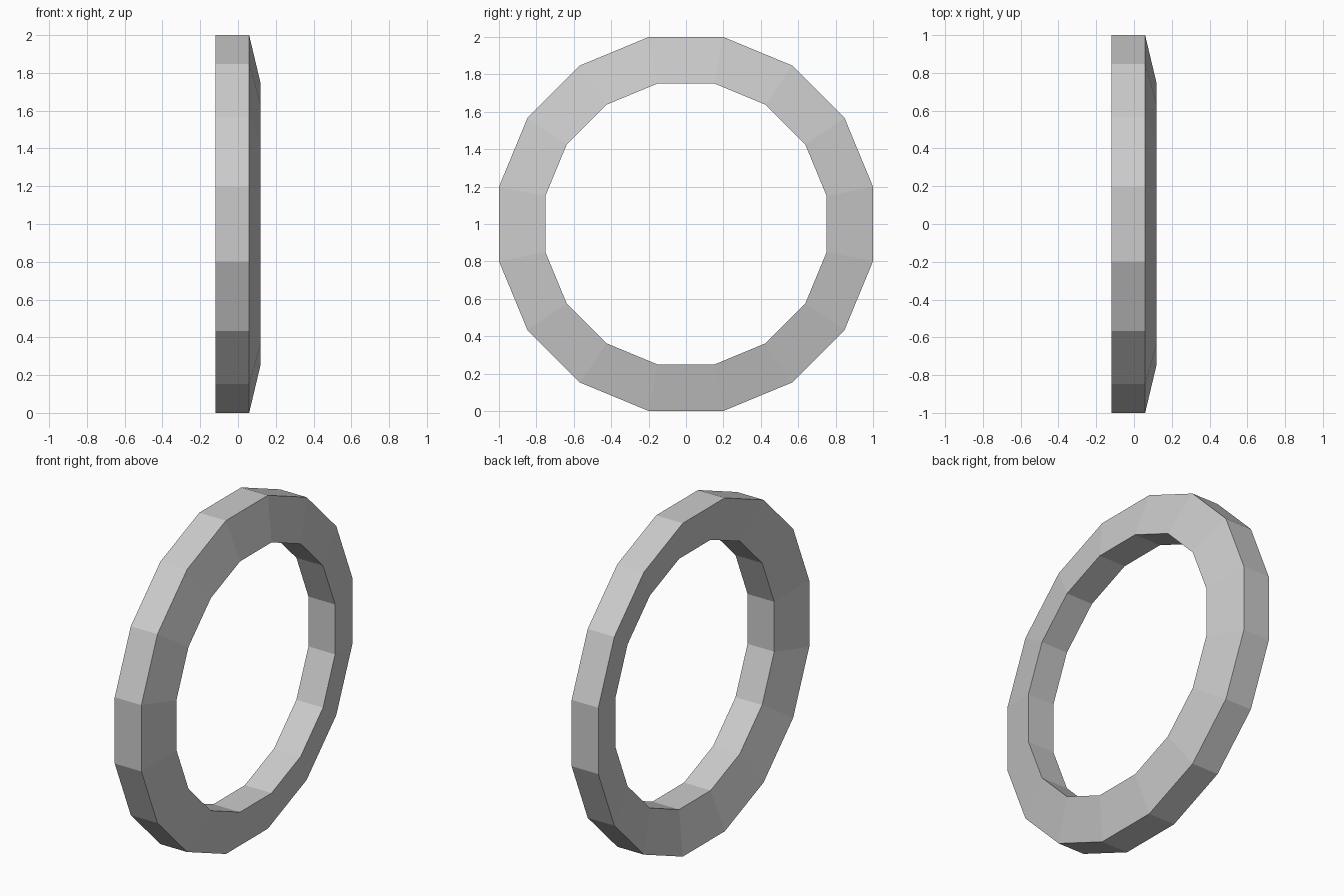
import bpy, bmesh
from math import cos, sin, pi

if "Cube" in bpy.data.objects:
    bpy.data.objects.remove(bpy.data.objects["Cube"])

SIDES = 16
STEP = 2 * pi / SIDES

# Slanted ring cross-section: (x, distance from axis to flat side)
profile = [(-0.118, 1.0), (0.059, 1.0), (0.118, 0.752), (-0.059, 0.752)]

# Sweep the section around the x axis
bm = bmesh.new()
rings = []
for i in range(SIDES):
    a = (i + 0.5) * STEP
    rings.append([bm.verts.new((x, r / cos(STEP / 2) * cos(a), 1 + r / cos(STEP / 2) * sin(a)))
                  for x, r in profile])
n = len(profile)
for i in range(SIDES):
    p, q = rings[i], rings[(i + 1) % SIDES]
    for j in range(n):
        k = (j + 1) % n
        bm.faces.new((p[j], p[k], q[k], q[j]))
bmesh.ops.recalc_face_normals(bm, faces=bm.faces)

mesh = bpy.data.meshes.new("dished_ring")
bm.to_mesh(mesh)
bm.free()
ring = bpy.data.objects.new("dished_ring", mesh)
bpy.context.collection.objects.link(ring)
